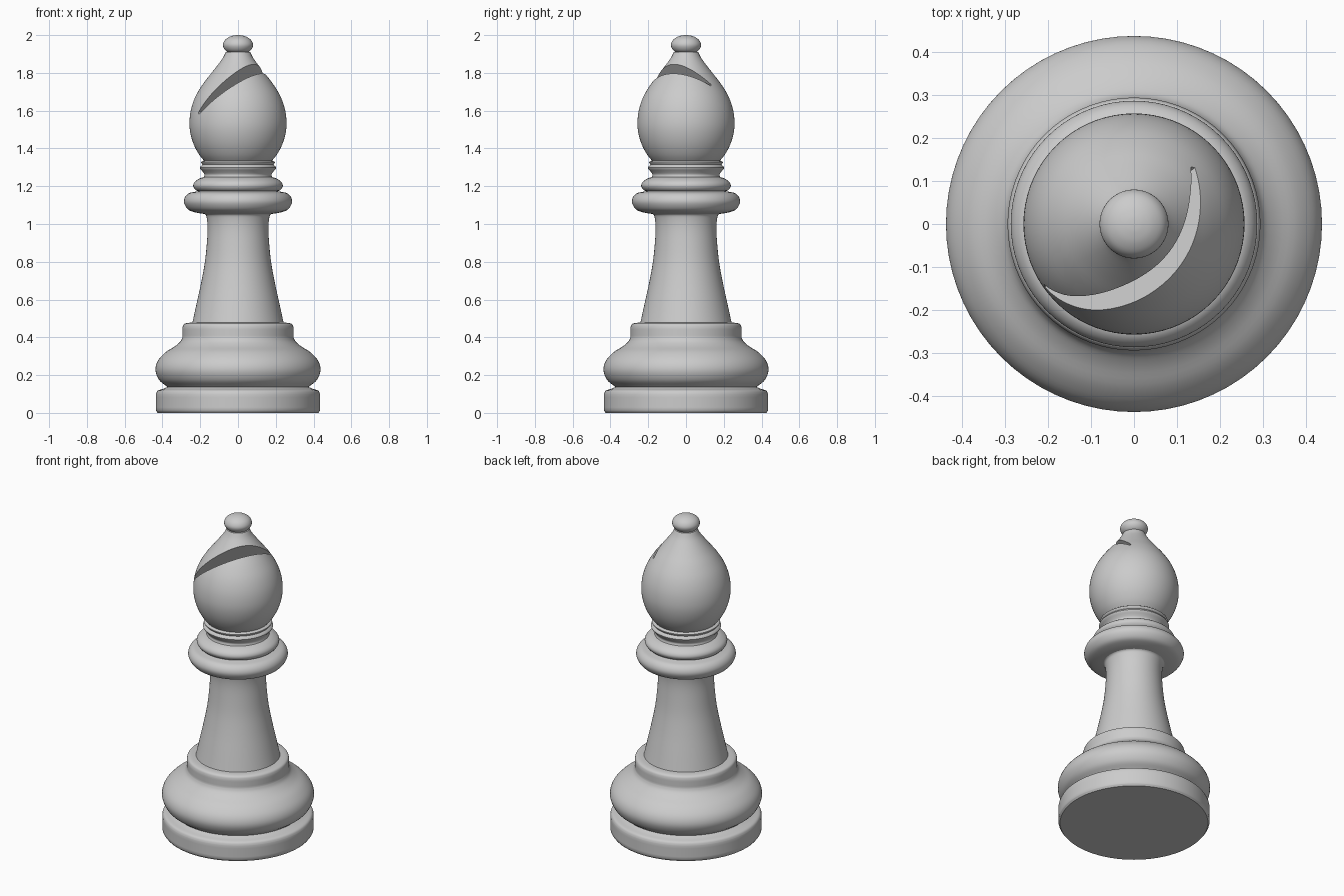
import bpy, bmesh, math
from mathutils import Vector

if "Cube" in bpy.data.objects:
    bpy.data.objects.remove(bpy.data.objects["Cube"])

SEG = 72

def smooth_curve(pts, n=4):
    """Catmull-Rom subdivision of a (radius, z) profile."""
    p = [Vector(q) for q in pts]
    p = [p[0]] + p + [p[-1]]
    out = []
    for i in range(1, len(p) - 2):
        a, b, c, d = p[i - 1:i + 3]
        for k in range(n):
            t = k / n
            out.append(0.5 * (2 * b + (c - a) * t + (2 * a - 5 * b + 4 * c - d) * t**2
                              + (3 * b - a - 3 * c + d) * t**3))
    return out + [p[-1]]

def new_object(name, bm):
    bmesh.ops.recalc_face_normals(bm, faces=bm.faces)
    me = bpy.data.meshes.new(name)
    bm.to_mesh(me)
    bm.free()
    ob = bpy.data.objects.new(name, me)
    bpy.context.collection.objects.link(ob)
    return ob

def lathe(name, *runs):
    """Revolve smooth profile runs (sharp where runs meet) into a closed solid."""
    prof = []
    for r in runs:
        prof += [p for p in smooth_curve(r) if not prof or (p - prof[-1]).length > 1e-5]
    bm = bmesh.new()
    rings = []
    for r, z in prof:
        rings.append([bm.verts.new((r * math.cos(a), r * math.sin(a), z))
                      for a in (2 * math.pi * i / SEG for i in range(SEG))])
    for lo, hi in zip(rings, rings[1:]):
        for i in range(SEG):
            j = (i + 1) % SEG
            bm.faces.new((lo[i], lo[j], hi[j], hi[i]))
    bm.faces.new(rings[0])
    bm.faces.new(rings[-1])
    return new_object(name, bm)

# Foot disc, bulging base and shoulder
foot = lathe("foot", [(.425, 0), (.434, .012)], [(.434, .012), (.434, .10)],
             [(.434, .10), (.425, .118), (.395, .128), (.372, .138)])
base = lathe("base", [(.372, .136), (.385, .146), (.418, .175), (.437, .225), (.425, .275),
                      (.385, .32), (.335, .352), (.305, .378), (.294, .40)],
             [(.294, .40), (.294, .45)], [(.294, .45), (.288, .468), (.268, .476), (.235, .478)])

# Flared stem
stem = lathe("stem", [(.242, .475), (.219, .58), (.195, .69), (.175, .80), (.164, .91),
                      (.161, .98), (.165, 1.03), (.172, 1.05), (.19, 1.058)])

# Collar rings
lower_collar = lathe("lower_collar", [(.17, 1.052), (.22, 1.06), (.262, 1.075), (.285, 1.11),
                                      (.282, 1.14), (.262, 1.162), (.23, 1.17), (.198, 1.176)])
middle_collar = lathe("middle_collar", [(.195, 1.172), (.222, 1.178), (.237, 1.20), (.23, 1.222),
                                        (.205, 1.24), (.182, 1.248)])
upper_collar = lathe("upper_collar", [(.182, 1.245), (.178, 1.262), (.188, 1.278)],
                     [(.188, 1.278), (.202, 1.298), (.188, 1.314)],
                     [(.188, 1.314), (.196, 1.328), (.178, 1.336)])

# Egg-shaped head
head = lathe("head", [(.175, 1.33), (.205, 1.366), (.234, 1.42), (.252, 1.48), (.257, 1.54),
                      (.248, 1.61), (.223, 1.68), (.183, 1.745), (.14, 1.80), (.105, 1.845),
                      (.08, 1.88), (.065, 1.91)])

# Ball finial
finial = lathe("finial", [(.08 * math.cos(a), 1.948 + .052 * math.sin(a))
                          for a in (math.radians(d) for d in (-80, -55, -30, 0, 30, 55, 75, 88))])

# Wedge-shaped slit, opening up and outwards from a chord through the head
A, B, C = Vector((-.205, -.145, 1.58)), Vector((.14, .13, 1.73)), Vector((.10, -.10, 1.79))
d = (B - A).normalized()
up = -(B - A).cross(C - A).normalized()
out = d.cross(up).normalized()
if out.dot(C - A) < 0:
    out = -out
bm = bmesh.new()
ends = []
for p in (A - d * .2, B + d * .2):
    ends.append([bm.verts.new(q) for q in (p, p + out * .4, p + out * .4 + up * .12, p + up * .012)])
for i in range(4):
    j = (i + 1) % 4
    bm.faces.new((ends[0][i], ends[0][j], ends[1][j], ends[1][i]))
bm.faces.new(ends[0])
bm.faces.new(ends[1])
cutter = new_object("slit_cutter", bm)
cutter.hide_render = True
cutter.hide_set(True)
mod = head.modifiers.new("slit", 'BOOLEAN')
mod.operation = 'DIFFERENCE'
mod.solver = 'EXACT'
mod.object = cutter
bpy.context.view_layer.objects.active = head
head.select_set(True)
bpy.ops.object.modifier_apply(modifier="slit")
bpy.data.objects.remove(cutter)

# Smooth shading with crisp edges
for ob in (foot, base, stem, lower_collar, middle_collar, upper_collar, head, finial):
    ob.select_set(True)
bpy.ops.object.shade_smooth_by_angle(angle=math.radians(40))
